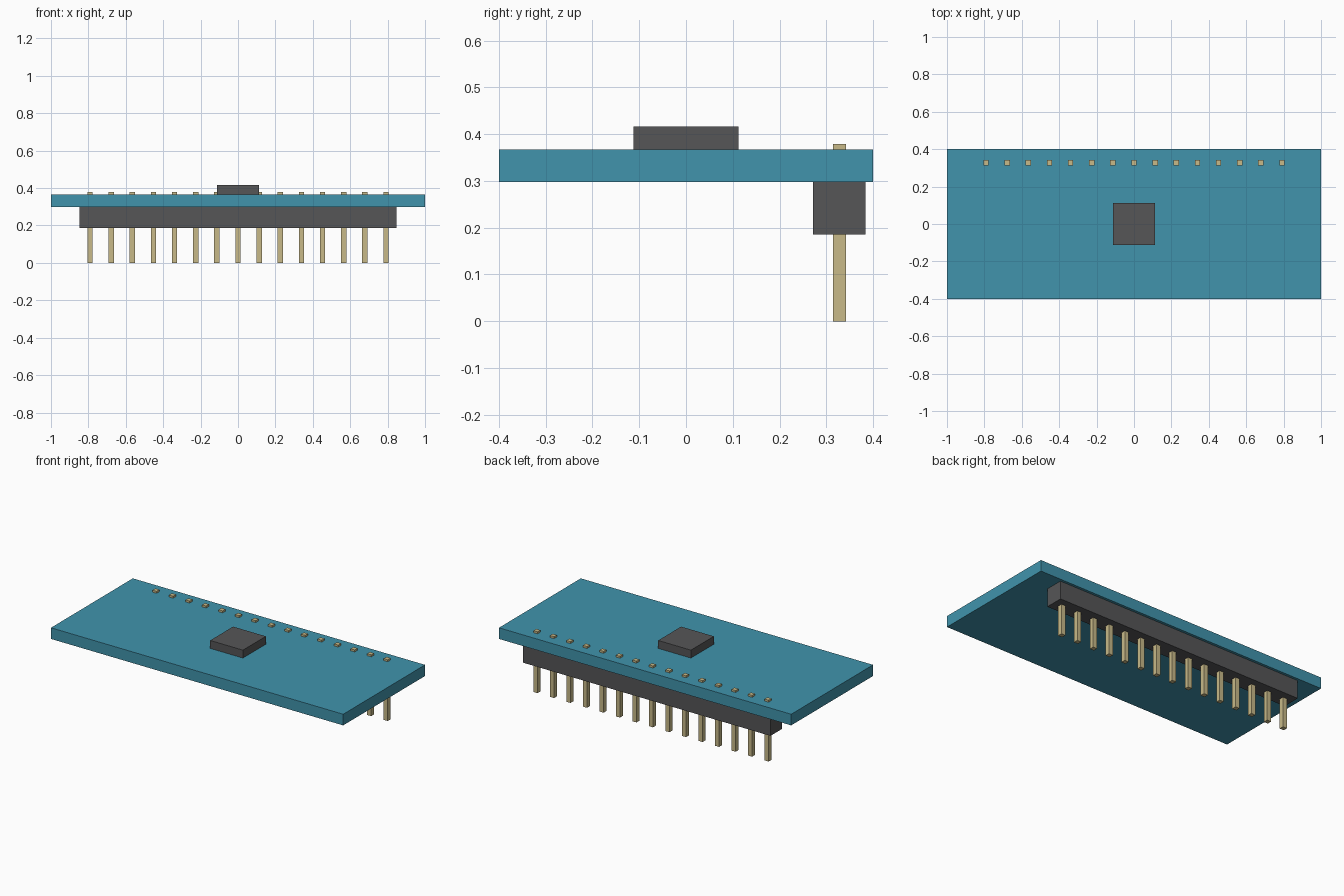
import bpy

cube = bpy.data.objects.get("Cube")
if cube:
    bpy.data.objects.remove(cube, do_unlink=True)


def material(name, rgb):
    mat = bpy.data.materials.new(name)
    mat.use_nodes = True
    color = (*rgb, 1)
    mat.diffuse_color = color
    mat.node_tree.nodes["Principled BSDF"].inputs["Base Color"].default_value = color
    return mat


def box(name, x, y, z, mat):
    """Box spanning the given (low, high) ranges."""
    ranges = (x, y, z)
    bpy.ops.mesh.primitive_cube_add(size=1, location=[(a + b) / 2 for a, b in ranges])
    obj = bpy.context.object
    obj.name = name
    obj.scale = [b - a for a, b in ranges]
    bpy.ops.object.transform_apply(location=False, rotation=False, scale=True)
    obj.data.materials.append(mat)
    return obj


teal = material("board teal", (0.052, 0.295, 0.415))
charcoal = material("charcoal plastic", (0.092, 0.092, 0.095))
brass = material("pale brass", (0.58, 0.49, 0.25))

BOTTOM, TOP = 0.298, 0.367
PINS, PITCH, ROW_Y, HALF = 15, 0.113, 0.328, 0.014

# Circuit board and the chip on top of it
box("circuit_board", (-1, 1), (-0.4, 0.4), (BOTTOM, TOP), teal)
box("chip", (-0.112, 0.112), (-0.112, 0.112), (TOP, 0.416), charcoal)

# Header strip below the rear edge
box("pin_header", (-0.847, 0.847), (ROW_Y - 0.056, ROW_Y + 0.056), (0.186, BOTTOM), charcoal)

# Square pins passing through header and board
for i in range(PINS):
    x = (i - (PINS - 1) / 2) * PITCH
    box(f"pin_{i + 1}", (x - HALF, x + HALF), (ROW_Y - HALF, ROW_Y + HALF), (0, 0.379), brass)
